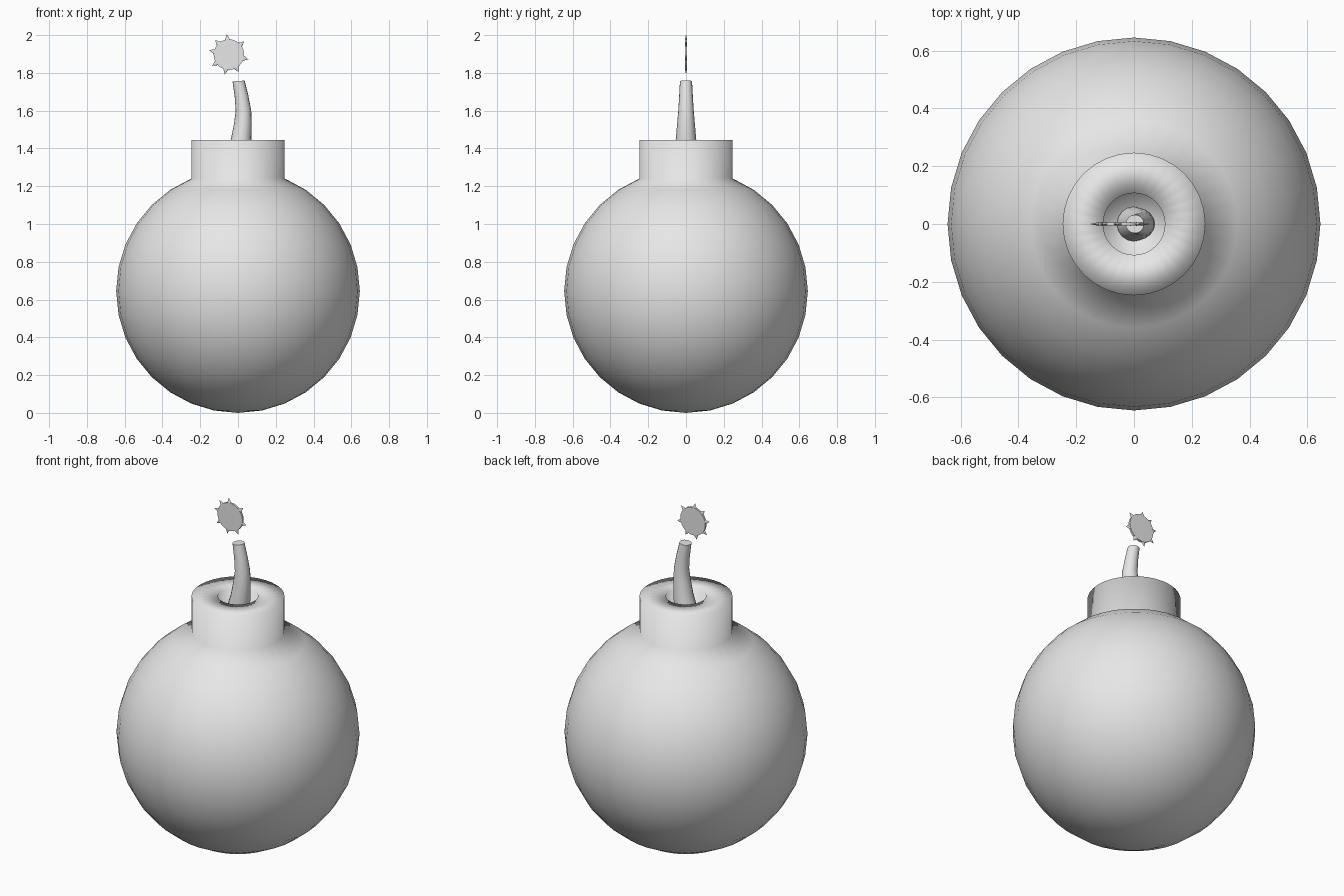
import bpy, bmesh, math
from mathutils import Matrix, Vector

cube = bpy.data.objects.get("Cube")
if cube:
    bpy.data.objects.remove(cube, do_unlink=True)

grey = bpy.data.materials.new("plain grey")
grey.use_nodes = True
grey.diffuse_color = (0.8, 0.8, 0.8, 1)
grey.node_tree.nodes["Principled BSDF"].inputs["Base Color"].default_value = (0.8, 0.8, 0.8, 1)


def finish(bm, name, smooth):
    bmesh.ops.recalc_face_normals(bm, faces=bm.faces)
    for face in bm.faces:
        face.smooth = smooth
    mesh = bpy.data.meshes.new(name)
    bm.to_mesh(mesh)
    bm.free()
    mesh.materials.append(grey)
    obj = bpy.data.objects.new(name, mesh)
    bpy.context.collection.objects.link(obj)
    return obj


def loft(rings, sides):
    """Skin circles given as (x, z, radius, lean) and cap both ends."""
    bm = bmesh.new()
    loops = []
    for x, z, radius, lean in rings:
        place = Matrix.Translation((x, 0, z)) @ Matrix.Rotation(lean, 4, 'Y')
        loops.append([bm.verts.new(place @ Vector((radius * math.cos(a), radius * math.sin(a), 0)))
                      for a in (math.tau * i / sides for i in range(sides))])
    for low, high in zip(loops, loops[1:]):
        for i in range(sides):
            j = (i + 1) % sides
            bm.faces.new((low[i], low[j], high[j], high[i]))
    bm.faces.new(loops[0][::-1])
    bm.faces.new(loops[-1])
    return bm


# Ball whose top ring rises into a collar with a recessed socket
R = 0.645
STEP = math.pi / 16
profile = [(0, R - R * math.cos(k * STEP), R * math.sin(k * STEP), 0) for k in range(1, 15)]
neck = profile[-1][2]
profile += [(0, 1.445, neck, 0), (0, 1.445, 0.107, 0), (0, 1.37, 0.107, 0)]
body = loft(profile, 32)
bottom = [f for f in body.faces if all(v.co.z < 0.02 for v in f.verts)]
pole = bmesh.ops.poke(body, faces=bottom)["verts"][0]
pole.co.z = 0
finish(body, "bomb_body", True)

# Bent, tapering fuse standing in the socket
fuse = loft([(0, 1.37, 0.06, 0.2), (0.018, 1.45, 0.054, 0.15), (0.026, 1.53, 0.047, 0.08),
             (0.029, 1.6, 0.041, -0.05), (0.018, 1.68, 0.036, -0.12), (0.003, 1.757, 0.032, -0.08)], 16)
finish(fuse, "fuse", True)
bpy.context.view_layer.objects.active = bpy.data.objects["fuse"]
bpy.data.objects["fuse"].select_set(True)
bpy.ops.object.shade_smooth_by_angle(angle=math.radians(50))

# Thin spark disc with small pointed rays
spark = bmesh.new()
centre = Matrix.Translation((-0.048, 0, 1.897))
bmesh.ops.create_cone(spark, cap_ends=True, segments=24, radius1=0.081, radius2=0.081, depth=0.012,
                      matrix=centre @ Matrix.Rotation(math.pi / 2, 4, 'X'))
for degrees in (96, 41, -14, -61, -102, -146, 168, 133):
    ray = Matrix.Rotation(math.radians(90 - degrees), 4, 'Y')
    bmesh.ops.create_cone(spark, cap_ends=True, segments=8, radius1=0.016, radius2=0, depth=0.032,
                          matrix=centre @ ray @ Matrix.Translation((0, 0, 0.091))
                          @ Matrix.Diagonal((1, 0.4, 1, 1)))
finish(spark, "spark", False)
